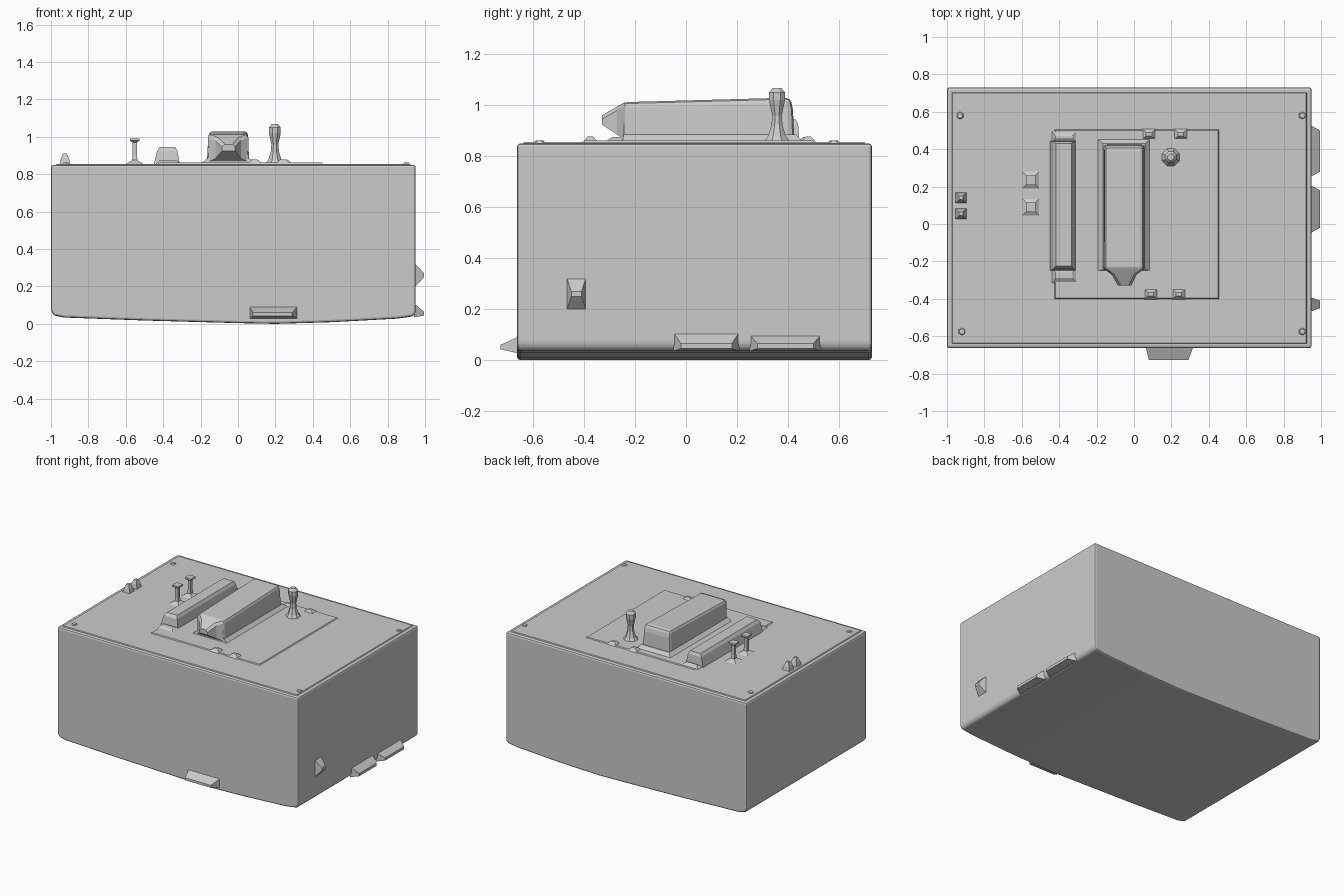
import bpy, bmesh, math


def loft(name, rings, bevel=0.0, segs=2):
    """Skin equal-length rings of points and cap both ends."""
    bm = bmesh.new()
    vs = [[bm.verts.new(p) for p in r] for r in rings]
    n = len(vs[0])
    for a, b in zip(vs, vs[1:]):
        for i in range(n):
            j = (i + 1) % n
            bm.faces.new((a[i], a[j], b[j], b[i]))
    bm.faces.new(vs[0][::-1])
    bm.faces.new(vs[-1])
    bmesh.ops.recalc_face_normals(bm, faces=bm.faces[:])
    me = bpy.data.meshes.new(name)
    bm.to_mesh(me)
    bm.free()
    ob = bpy.data.objects.new(name, me)
    bpy.context.collection.objects.link(ob)
    if bevel:
        m = ob.modifiers.new("bevel", 'BEVEL')
        m.width, m.segments = bevel, segs
        m.limit_method, m.angle_limit = 'ANGLE', math.radians(30)
    return ob


def rect(x0, x1, y0, y1, z):
    return [(x0, y0, z), (x1, y0, z), (x1, y1, z), (x0, y1, z)]


def turned(name, x, y, profile, sides):
    """Upright faceted part from (radius, z) pairs."""
    ang = [2 * math.pi * (i + 0.5) / sides for i in range(sides)]
    return loft(name, [[(x + r * math.cos(a), y + r * math.sin(a), z) for a in ang]
                       for r, z in profile])


# Main case with a shallow crowned underside
outline = [(-1, 0.85), (-1, 0.07), (-0.985, 0.045), (-0.93, 0.034), (-0.5, 0.018),
           (0, 0.004), (0.2, 0.0), (0.5, 0.009), (0.85, 0.028), (0.935, 0.04),
           (0.95, 0.06), (0.95, 0.85)]
loft("case", [[(x, y, z) for x, z in outline] for y in (-0.663, 0.73)], 0.018)

# Thin lid and raised control plate
loft("lid", [rect(-0.98, 0.93, -0.645, 0.71, 0.84),
             rect(-0.97, 0.92, -0.635, 0.70, 0.856)])
loft("control_plate", [rect(-0.43, 0.46, -0.405, 0.51, 0.85),
                       rect(-0.42, 0.45, -0.395, 0.50, 0.862)])

# Tall centre block: flared foot, then bevelled body
loft("block_foot", [rect(-0.2, 0.09, -0.25, 0.46, 0.855),
                    rect(-0.165, 0.06, -0.245, 0.43, 0.885)])
loft("centre_block", [rect(-0.167, 0.06, -0.25, 0.425, 0.855),
                      rect(-0.16, 0.055, -0.25, 0.42, 0.98),
                      [(-0.155, -0.25, 1.012), (0.052, -0.25, 1.012),
                       (0.052, 0.41, 1.03), (-0.155, 0.41, 1.03)]], 0.02)

# Pointed nose on the front of the centre block
def nose_ring(y, x0, x1, z0, z1):
    c = 0.015
    return [(x0, y, z0), (x1, y, z0), (x1, y, z1 - c), (x1 - c, y, z1),
            (x0 + c, y, z1), (x0, y, z1 - c)]

loft("block_nose", [nose_ring(-0.24, -0.16, 0.055, 0.865, 1.012),
                    nose_ring(-0.27, -0.12, 0.015, 0.885, 0.995),
                    nose_ring(-0.33, -0.085, -0.015, 0.925, 0.96)])

# Low side bar with a spread foot at each end
loft("side_bar", [rect(-0.45, -0.312, -0.25, 0.445, 0.855),
                  rect(-0.432, -0.324, -0.24, 0.44, 0.925),
                  rect(-0.418, -0.335, -0.225, 0.43, 0.945)])
for i, (y0, y1) in enumerate([(-0.32, -0.23), (0.43, 0.5)]):
    loft(f"bar_foot_{i}", [rect(-0.44, -0.30, y0, y1, 0.855),
                           rect(-0.42, -0.33, min(y0 + 0.03, y1), y1 - 0.03, 0.875)])

# Lever with a slim neck and bulbous grip
turned("lever", 0.197, 0.357, [(0.055, 0.855), (0.037, 0.88), (0.024, 0.92),
                               (0.02, 0.96), (0.034, 1.02), (0.034, 1.05),
                               (0.018, 1.068)], 8)

# Two capped terminals on pyramid feet
for i, y in enumerate((0.235, 0.09)):
    turned(f"terminal_{i}", -0.552, y, [(0.065, 0.855), (0.02, 0.875), (0.016, 0.9),
                                        (0.016, 0.97), (0.036, 0.98), (0.036, 0.992)], 4)

# Small pegs at the left edge and corner fasteners
for i, y in enumerate((0.14, 0.055)):
    turned(f"edge_peg_{i}", -0.925, y, [(0.042, 0.85), (0.03, 0.885), (0.014, 0.912)], 4)
for i, (x, y) in enumerate([(-0.93, 0.58), (-0.92, -0.575), (0.9, 0.58), (0.9, -0.575)]):
    turned(f"corner_screw_{i}", x, y, [(0.025, 0.85), (0.015, 0.862)], 6)

# Little clips around the control plate
for i, (x, y) in enumerate([(0.24, -0.375), (0.09, -0.375), (0.08, 0.48),
                            (0.25, 0.48)]):
    loft(f"plate_clip_{i}", [rect(x - 0.04, x + 0.04, y - 0.03, y + 0.03, 0.855),
                             rect(x - 0.015, x + 0.015, y - 0.01, y + 0.01, 0.878)])

# Front lip near the base
loft("front_lip", [[(x0, -0.65, 0.025), (x1, -0.65, 0.025), (x1, -0.65, 0.095), (x0, -0.65, 0.095)]
                   if k == 0 else
                   [(x0, -0.728, 0.042), (x1, -0.728, 0.042), (x1, -0.728, 0.06), (x0, -0.728, 0.06)]
                   for k, (x0, x1) in enumerate([(0.06, 0.32), (0.08, 0.29)])])

# Right-hand lips and a small latch, wedge-shaped outward
for name, y0, y1, z0, z1, tip in [("right_lip_front", -0.05, 0.21, 0.035, 0.11, 0.055),
                                  ("right_lip_back", 0.25, 0.53, 0.035, 0.10, 0.055),
                                  ("right_latch", -0.47, -0.39, 0.19, 0.33, 0.26)]:
    d = 0.03 if "lip" in name else 0.02
    loft(name, [[(0.94, y0, z0), (0.94, y1, z0), (0.94, y1, z1), (0.94, y0, z1)],
                [(0.995, y0 + d, tip - 0.01), (0.995, y1 - d, tip - 0.01),
                 (0.995, y1 - d, tip + 0.01), (0.995, y0 + d, tip + 0.01)]])
